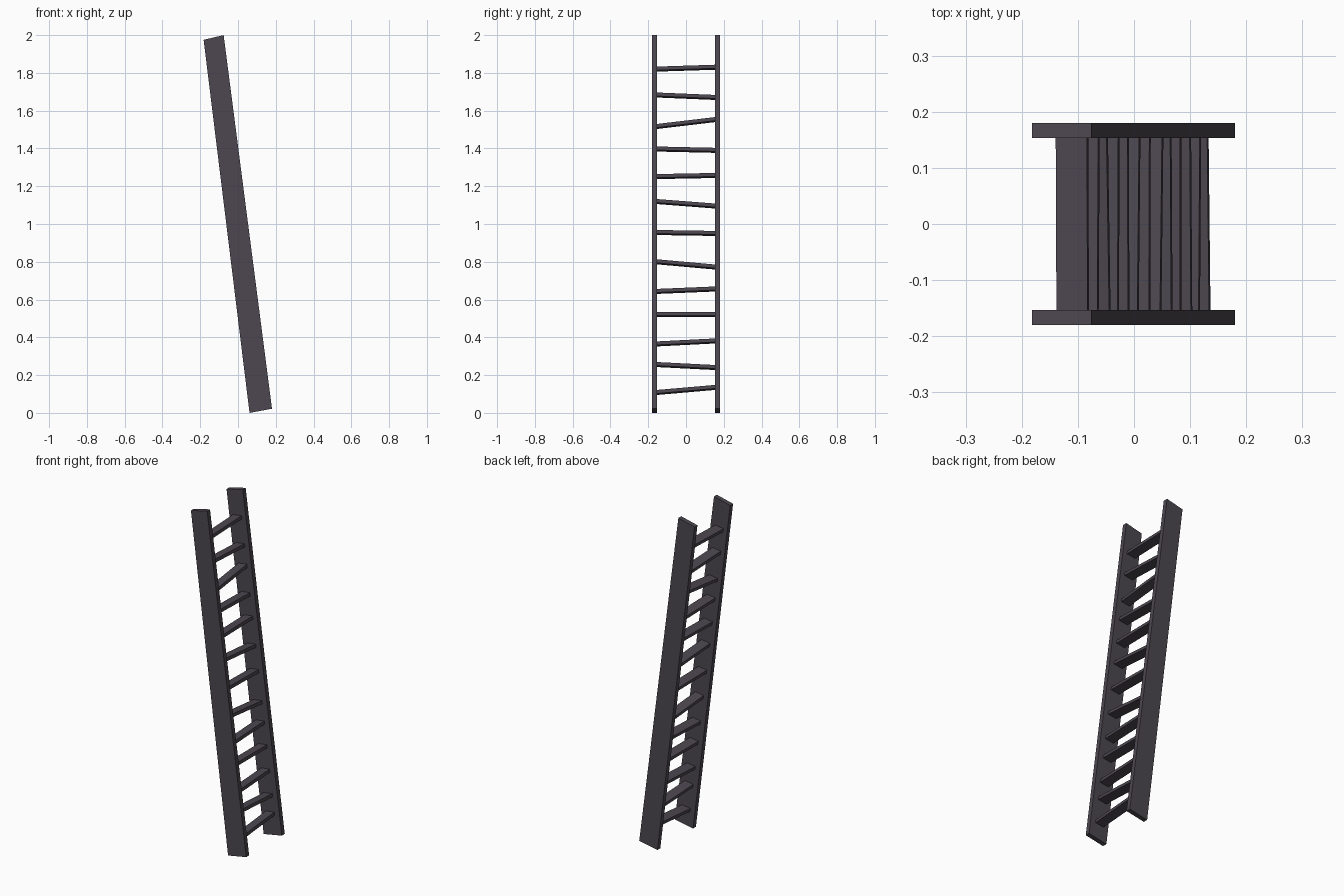
import bpy, bmesh, math
from mathutils import Vector

if "Cube" in bpy.data.objects:
    bpy.data.objects.remove(bpy.data.objects["Cube"])

wood = bpy.data.materials.new("dark_grey_wood")
wood.diffuse_color = (0.074, 0.064, 0.080, 1)
wood.use_nodes = True
wood.node_tree.nodes["Principled BSDF"].inputs["Base Color"].default_value = wood.diffuse_color


def loft(name, ring_a, ring_b):
    """Solid between two matching four-sided rings."""
    bm = bmesh.new()
    a = [bm.verts.new(p) for p in ring_a]
    b = [bm.verts.new(p) for p in ring_b]
    bm.faces.new(a)
    bm.faces.new(b[::-1])
    for i in range(4):
        j = (i + 1) % 4
        bm.faces.new((a[i], b[i], b[j], a[j]))
    bmesh.ops.recalc_face_normals(bm, faces=bm.faces)
    me = bpy.data.meshes.new(name)
    bm.to_mesh(me)
    bm.free()
    me.materials.append(wood)
    ob = bpy.data.objects.new(name, me)
    bpy.context.collection.objects.link(ob)
    return ob


# side rails: leaning, slightly tapered planks
profile = [(0.061, 0.0), (0.18, 0.022), (-0.076, 2.0), (-0.182, 1.975)]
for side, name in ((-1, "front_rail"), (1, "back_rail")):
    loft(name, [(x, side * 0.153, z) for x, z in profile],
         [(x, side * 0.18, z) for x, z in profile])

# rungs: uneven heights at the front and back rail
rungs = [(0.108, 0.135), (0.256, 0.240), (0.365, 0.381), (0.520, 0.520),
         (0.643, 0.656), (0.800, 0.772), (0.955, 0.950), (1.119, 1.095),
         (1.251, 1.257), (1.397, 1.390), (1.516, 1.553), (1.683, 1.670),
         (1.820, 1.830)]
tilt = math.radians(8)
u = Vector((math.cos(tilt), 0, math.sin(tilt))) * 0.028   # half depth
v = Vector((-math.sin(tilt), 0, math.cos(tilt))) * 0.0095  # half thickness


def rung_ring(y, z):
    c = Vector((0.121 - 0.1265 * z, y, z))
    return [c - u - v, c + u - v, c + u + v, c - u + v]


for i, (z0, z1) in enumerate(rungs):
    loft(f"rung_{i + 1}", rung_ring(-0.156, z0), rung_ring(0.156, z1))
